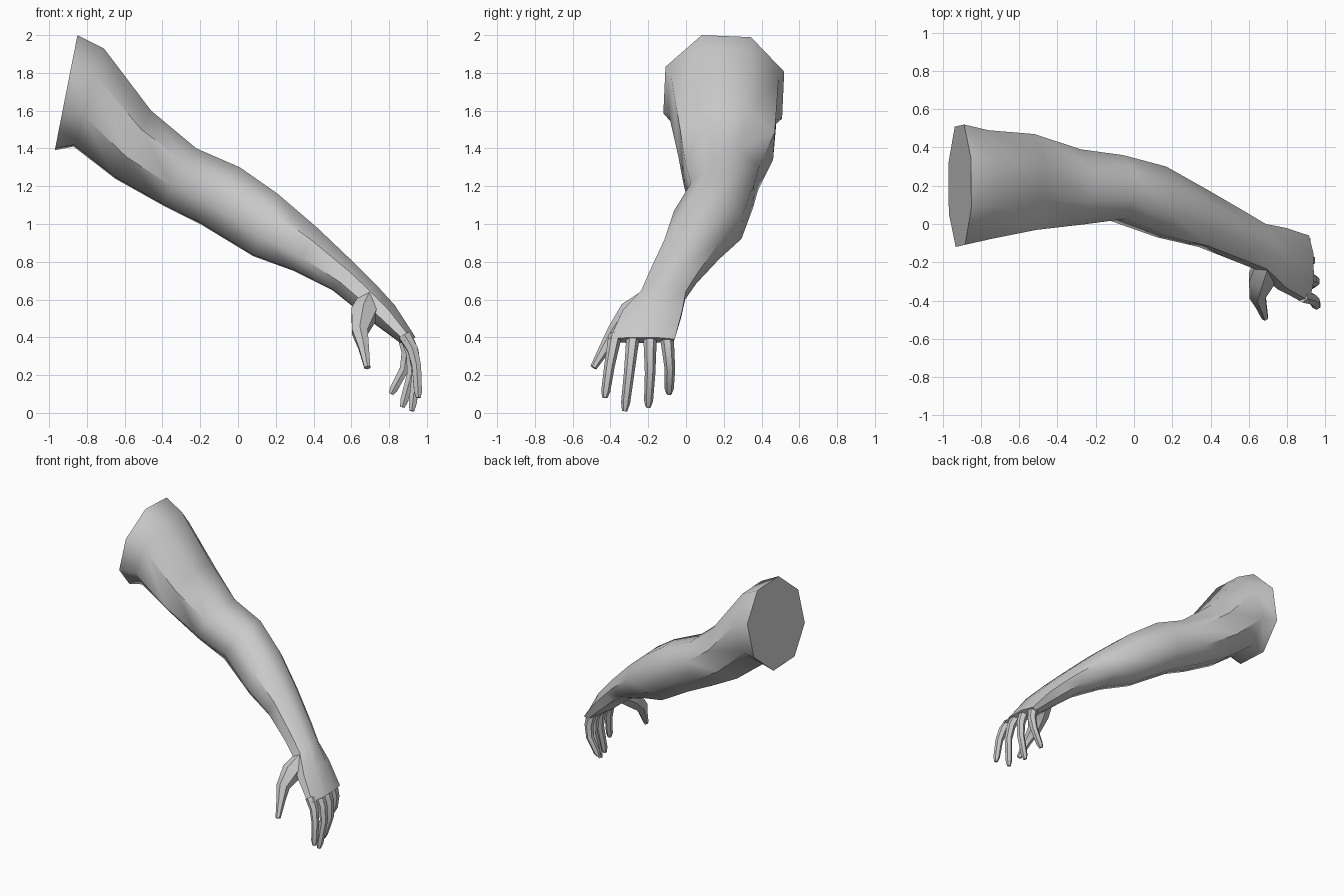
import bpy
import bmesh
from math import sin, cos, radians
from mathutils import Vector

cube = bpy.data.objects.get("Cube")
if cube:
    bpy.data.objects.remove(cube)

clay = bpy.data.materials.new("light grey clay")
clay.use_nodes = True
grey = (0.6, 0.6, 0.6, 1)
clay.diffuse_color = grey
clay.node_tree.nodes["Principled BSDF"].inputs["Base Color"].default_value = grey


def loft(name, rings):
    """Skin a closed tube through rings of points."""
    bm = bmesh.new()
    loops = [[bm.verts.new(p) for p in ring] for ring in rings]
    for a, b in zip(loops, loops[1:]):
        for i in range(len(a)):
            j = (i + 1) % len(a)
            bm.faces.new((a[i], a[j], b[j], b[i]))
    bm.faces.new(loops[0])
    bm.faces.new(loops[-1])
    bmesh.ops.recalc_face_normals(bm, faces=bm.faces)
    mesh = bpy.data.meshes.new(name)
    bm.to_mesh(mesh)
    bm.free()
    mesh.materials.append(clay)
    obj = bpy.data.objects.new(name, mesh)
    bpy.context.collection.objects.link(obj)
    bpy.ops.object.select_all(action="DESELECT")
    obj.select_set(True)
    bpy.context.view_layer.objects.active = obj
    bpy.ops.object.shade_smooth_by_angle(angle=radians(48))


def arm_ring(top_x, top_z, low_x, low_z, y_min, y_max):
    """Slanted octagon spanning a top point, a bottom point and a width."""
    mid = Vector((top_x + low_x, y_min + y_max, top_z + low_z)) / 2
    up = Vector((top_x - low_x, 0, top_z - low_z)) / 2 / cos(radians(20))
    side = Vector((0, y_max - y_min, 0)) / 2 / cos(radians(20))
    angles = [radians(20 + 45 * k) for k in range(8)]
    return [mid + side * cos(a) + up * sin(a) for a in angles]


def digit(name, path, radii, sides=6):
    """Tapered tube that follows a bent path."""
    pts = [Vector(p) for p in path]
    rings = []
    for i, (p, r) in enumerate(zip(pts, radii)):
        along = (pts[min(i + 1, len(pts) - 1)] - pts[max(i - 1, 0)]).normalized()
        u = along.cross(Vector((1, 0, 0))).normalized()
        v = along.cross(u)
        turn = [radians(360 * k / sides) for k in range(sides)]
        rings.append([p + (u * cos(a) + v * sin(a)) * r for a in turn])
    loft(name, rings)


# Arm, from the cut shoulder to the knuckles
sections = [
    (-0.85, 2.00, -0.97, 1.39, -0.12, 0.52),
    (-0.71, 1.93, -0.87, 1.41, -0.09, 0.49),
    (-0.46, 1.60, -0.65, 1.24, -0.04, 0.47),
    (-0.22, 1.40, -0.40, 1.10, -0.01, 0.39),
    (0.01, 1.30, -0.20, 1.00, 0.02, 0.36),
    (0.21, 1.16, 0.08, 0.83, -0.07, 0.30),
    (0.42, 0.98, 0.30, 0.75, -0.12, 0.18),
    (0.63, 0.78, 0.50, 0.65, -0.20, 0.06),
    (0.73, 0.68, 0.60, 0.57, -0.24, 0.00),
    (0.83, 0.57, 0.71, 0.48, -0.34, -0.02),
    (0.94, 0.40, 0.86, 0.37, -0.41, -0.06),
]
loft("arm_and_palm", [arm_ring(*s) for s in sections])

# Fingers curl down from the knuckles: root, middle joint, tip
fingers = {
    "index_finger": ((0.88, -0.375, 0.41), (0.945, -0.405, 0.25), (0.955, -0.43, 0.08)),
    "middle_finger": ((0.89, -0.28, 0.41), (0.945, -0.30, 0.22), (0.92, -0.325, 0.01)),
    "ring_finger": ((0.89, -0.19, 0.40), (0.92, -0.19, 0.21), (0.87, -0.20, 0.03)),
    "little_finger": ((0.88, -0.10, 0.39), (0.88, -0.085, 0.23), (0.81, -0.09, 0.10)),
}
for name, (root, joint, tip) in fingers.items():
    knuckle = Vector(root).lerp(Vector(joint), 0.45) + Vector((0.014, 0, 0))
    last = Vector(joint).lerp(Vector(tip), 0.8)
    digit(name, (root, knuckle, joint, last, tip), (0.036, 0.032, 0.028, 0.024, 0.014))

# Thumb branches from the front of the wrist
digit("thumb",
      ((0.70, -0.19, 0.59), (0.665, -0.29, 0.52), (0.645, -0.37, 0.43),
       (0.665, -0.425, 0.35), (0.685, -0.49, 0.24)),
      (0.07, 0.075, 0.048, 0.032, 0.018))
